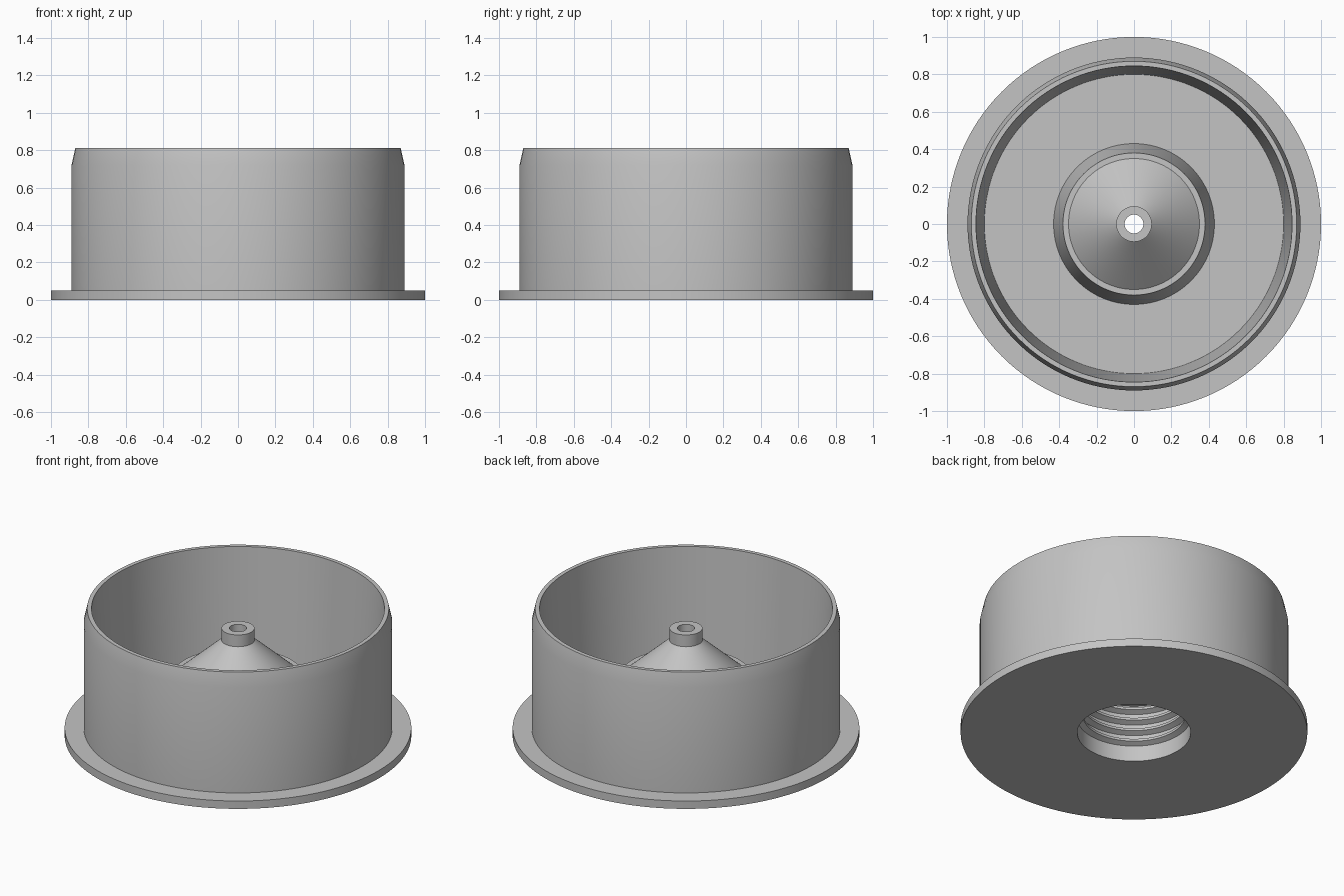
import bpy, bmesh, math
from mathutils import Vector

cube = bpy.data.objects.get("Cube")
if cube:
    bpy.data.objects.remove(cube, do_unlink=True)

SEGMENTS = 128

grey = bpy.data.materials.new("plain_grey")
grey.use_nodes = True
colour = (0.55, 0.55, 0.55, 1)
grey.diffuse_color = colour
grey.node_tree.nodes["Principled BSDF"].inputs["Base Color"].default_value = colour


def revolve(name, profile, material):
    """Spin a closed (radius, height) profile around the z axis."""
    bm = bmesh.new()
    verts = [bm.verts.new((r, 0, z)) for r, z in profile]
    edges = [bm.edges.new((v, verts[(i + 1) % len(verts)])) for i, v in enumerate(verts)]
    bmesh.ops.spin(bm, geom=verts + edges, cent=(0, 0, 0), axis=(0, 0, 1),
                   angle=math.tau, steps=SEGMENTS, use_merge=True)
    bmesh.ops.remove_doubles(bm, verts=bm.verts, dist=1e-5)
    bmesh.ops.recalc_face_normals(bm, faces=bm.faces)
    mesh = bpy.data.meshes.new(name)
    bm.to_mesh(mesh)
    bm.free()
    mesh.materials.append(material)
    obj = bpy.data.objects.new(name, mesh)
    bpy.context.collection.objects.link(obj)
    bpy.ops.object.select_all(action='DESELECT')
    obj.select_set(True)
    bpy.context.view_layer.objects.active = obj
    bpy.ops.object.shade_smooth_by_angle(angle=math.radians(30))
    return obj


# Flange, outer wall with tapered lip, and drafted inside wall
cup = [(1, 0), (1, 0.05), (0.89, 0.05), (0.89, 0.72), (0.87, 0.81),
       (0.845, 0.81), (0.8, 0.05)]

# Central boss, cone and nozzle with a through hole
boss = [(0.43, 0.05), (0.38, 0.38), (0.35, 0.38), (0.095, 0.61),
        (0.095, 0.685), (0.05, 0.685)]

# Hollow under the cone
hollow = [(0.05, 0.56), (0.28, 0.365), (0.327, 0.365)]

# Threaded socket, ridges listed from the top down
bore, crest, pitch = 0.327, 0.295, 0.07
thread = []
for i in reversed(range(4)):
    z = 0.1 + i * pitch
    thread += [(bore, z + 0.045), (crest, z + 0.03), (crest, z + 0.015), (bore, z)]

revolve("flanged_cap", cup + boss + hollow + thread + [(bore, 0)], grey)
